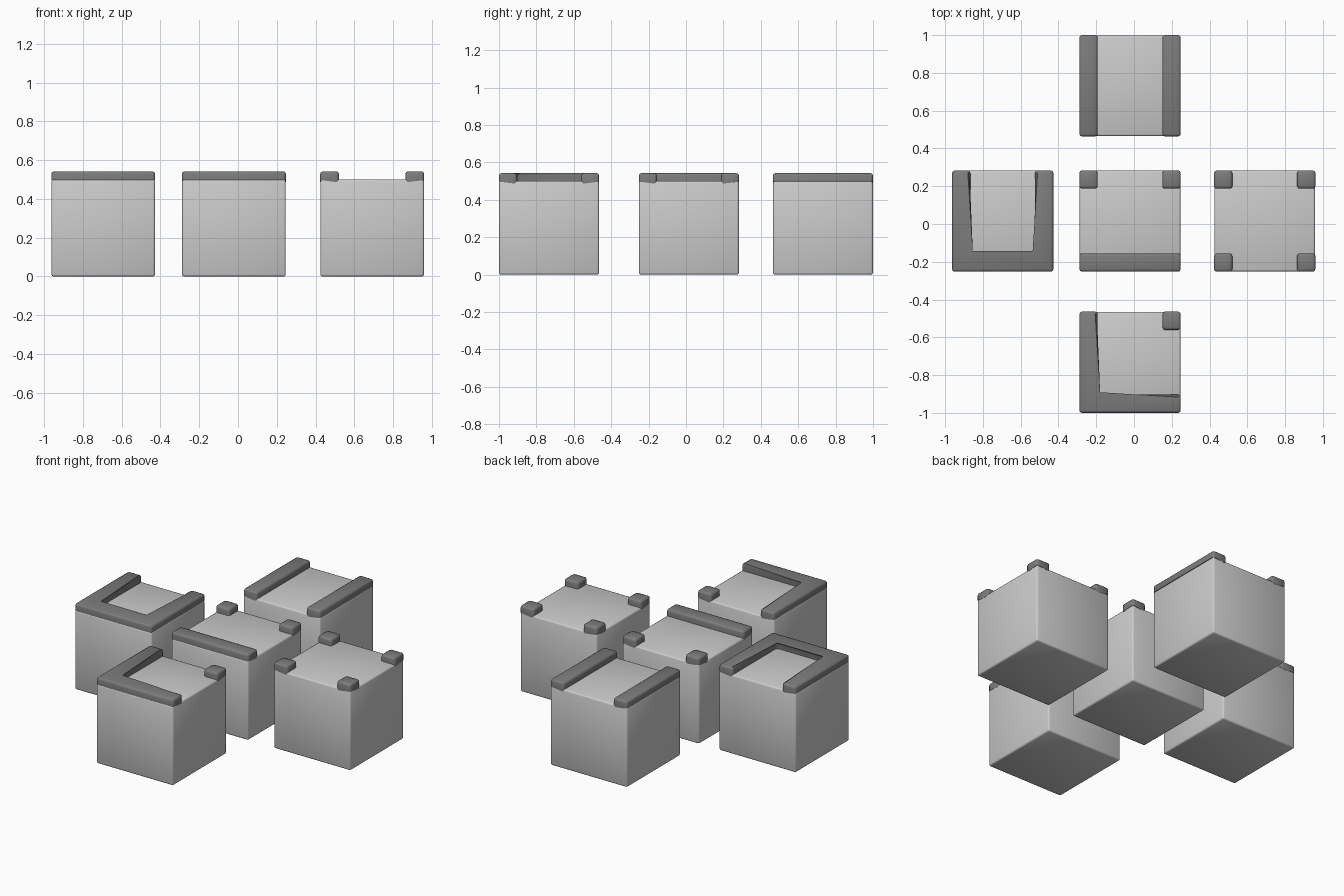
import bpy, bmesh

if "Cube" in bpy.data.objects:
    bpy.data.objects.remove(bpy.data.objects["Cube"])

H = 0.267          # half width of a tile
I = H - 0.096      # inner edge of the trim
BODY_TOP, TRIM_TOP = 0.50, 0.542

trim_mat = bpy.data.materials.new("trim_dark_grey")
trim_mat.diffuse_color = (0.2, 0.2, 0.2, 1)
trim_mat.use_nodes = True
trim_mat.node_tree.nodes["Principled BSDF"].inputs["Base Color"].default_value = trim_mat.diffuse_color


def finish(bm, name, loc):
    bmesh.ops.recalc_face_normals(bm, faces=bm.faces)
    me = bpy.data.meshes.new(name)
    bm.to_mesh(me)
    bm.free()
    ob = bpy.data.objects.new(name, me)
    ob.location = (loc[0], loc[1], 0)
    bpy.context.collection.objects.link(ob)
    for p in me.polygons:
        p.use_smooth = True
    return ob


def make_body(name, loc):
    # soft-edged cube
    bm = bmesh.new()
    bmesh.ops.create_cube(bm, size=1)
    for v in bm.verts:
        v.co.x *= 2 * H
        v.co.y *= 2 * H
        v.co.z = (v.co.z + 0.5) * BODY_TOP
    bmesh.ops.bevel(bm, geom=bm.edges[:], offset=0.01, segments=2,
                    profile=0.5, affect='EDGES')
    return finish(bm, name, loc)


def make_trim(name, loc, outline):
    # extruded outline, dipping below the body top at its free ends
    bm = bmesh.new()
    bottom, top = [], []
    s = 1 + 0.001 / H
    for x, y in outline:
        corner = abs(x) == H and abs(y) == H
        bottom.append(bm.verts.new((x * s, y * s, 0.497 if corner else 0.485)))
        top.append(bm.verts.new((x * s, y * s, TRIM_TOP)))
    bm.faces.new(top)
    bm.faces.new(bottom[::-1])
    n = len(outline)
    for i in range(n):
        j = (i + 1) % n
        bm.faces.new((bottom[i], bottom[j], top[j], top[i]))
    low = set(bottom)
    edges = [e for e in bm.edges if not (e.verts[0] in low and e.verts[1] in low)]
    bmesh.ops.bevel(bm, geom=edges, offset=0.013, segments=2,
                    profile=0.5, affect='EDGES')
    ob = finish(bm, name, loc)
    ob.data.materials.append(trim_mat)
    bpy.ops.object.select_all(action='DESELECT')
    ob.select_set(True)
    bpy.context.view_layer.objects.active = ob
    bpy.ops.object.shade_smooth_by_angle(angle=0.9)


def corner(sx, sy):
    return [(sx * a, sy * b) for a, b in ((I, I), (H, I), (H, H), (I, H))]


def side(sx):
    return [(sx * a, b) for a, b in ((I, -H), (H, -H), (H, H), (I, H))]


front = [(-H, -H), (H, -H), (H, -I), (-H, -I)]
l_shape = [(-H, -H), (H, -H), (H, -I), (-I, -I), (-I, H), (-H, H)]
u_shape = [(-H, -H), (H, -H), (H, H), (I, H), (I, -I), (-I, -I), (-I, H), (-H, H)]

# tile name, centre, trim pieces
tiles = [
    ("left_block", (-0.695, 0.0155), [u_shape]),
    ("centre_block", (-0.021, 0.0155), [front, corner(-1, 1), corner(1, 1)]),
    ("right_block", (0.692, 0.0155),
     [corner(sx, sy) for sx in (-1, 1) for sy in (-1, 1)]),
    ("back_block", (-0.021, 0.732), [side(-1), side(1)]),
    ("front_block", (-0.021, -0.732), [l_shape, corner(1, 1)]),
]
for name, loc, pieces in tiles:
    make_body(name, loc)
    for k, outline in enumerate(pieces):
        make_trim(f"{name}_trim_{k + 1}", loc, outline)
